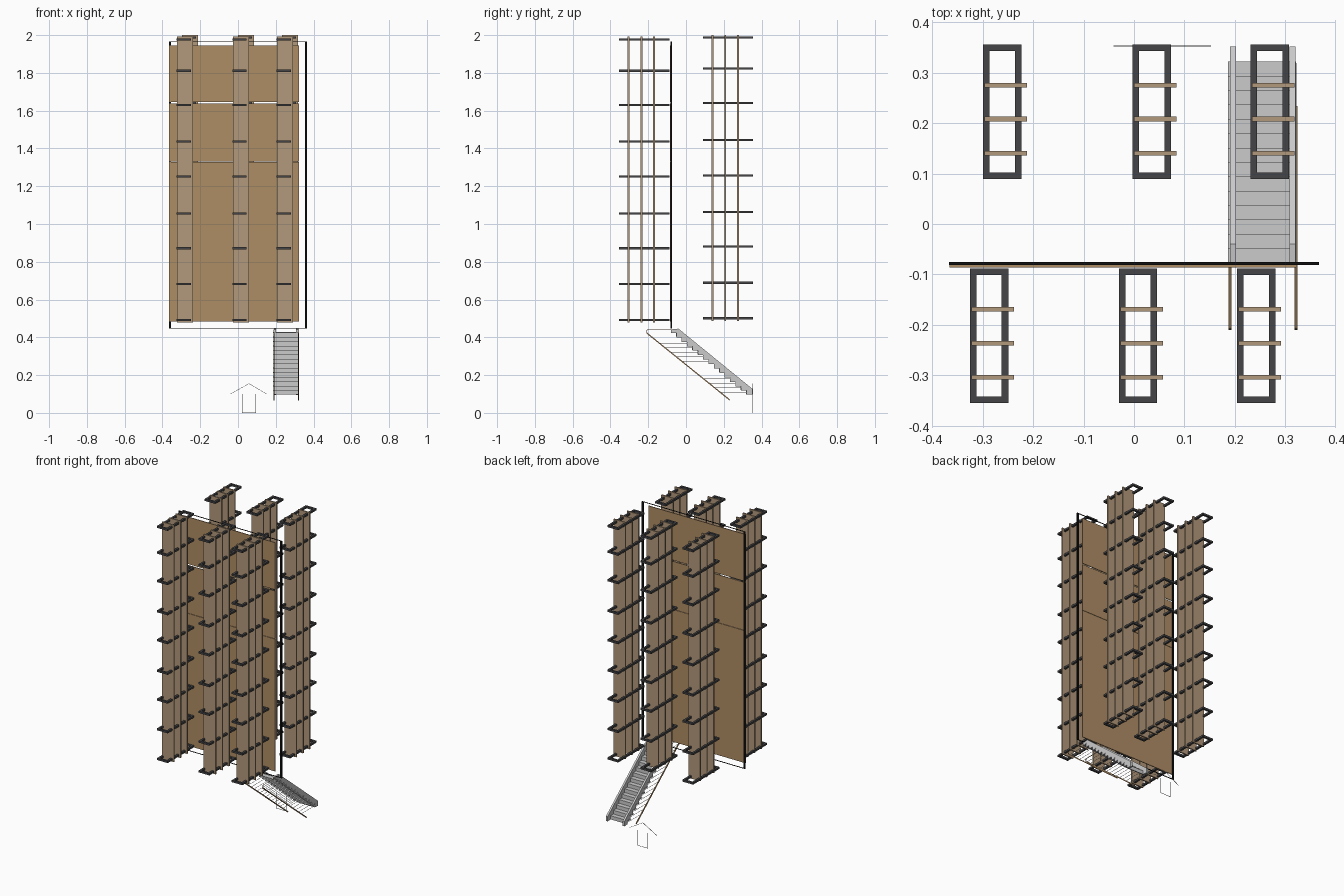
import bpy, bmesh
from mathutils import Vector, Matrix

if "Cube" in bpy.data.objects:
    bpy.data.objects.remove(bpy.data.objects["Cube"])


def material(name, rgb):
    m = bpy.data.materials.new(name)
    m.diffuse_color = (*rgb, 1)
    m.use_nodes = True
    m.node_tree.nodes["Principled BSDF"].inputs["Base Color"].default_value = m.diffuse_color
    return m


WOOD = material("panel_wood", (0.43, 0.27, 0.13))
BOARD = material("board_wood", (0.45, 0.32, 0.20))
DARK = material("dark_metal", (0.06, 0.06, 0.065))
BLACK = material("black", (0.005, 0.005, 0.005))


def finish(name, bm, mat=None):
    bmesh.ops.recalc_face_normals(bm, faces=bm.faces)
    me = bpy.data.meshes.new(name)
    bm.to_mesh(me)
    bm.free()
    ob = bpy.data.objects.new(name, me)
    bpy.context.collection.objects.link(ob)
    if mat:
        me.materials.append(mat)
    return ob


def box(bm, x0, x1, y0, y1, z0, z1):
    c = Matrix.Translation(((x0 + x1) / 2, (y0 + y1) / 2, (z0 + z1) / 2))
    s = Matrix.Diagonal((x1 - x0, y1 - y0, z1 - z0, 1))
    bmesh.ops.create_cube(bm, size=1, matrix=c @ s)


def rod(bm, a, b, t):
    a, b = Vector(a), Vector(b)
    d = b - a
    rot = d.to_track_quat('Z', 'Y').to_matrix().to_4x4()
    bmesh.ops.create_cube(bm, size=1, matrix=Matrix.Translation((a + b) / 2) @ rot
                          @ Matrix.Diagonal((t, t, d.length, 1)))


# Six towers: three boards each, held by nine rectangular ring frames
FRONT_Z = [0.492, 0.682, 0.872, 1.056, 1.252, 1.437, 1.63, 1.812, 1.977]
BACK_Z = [0.501, 0.689, 0.881, 1.064, 1.257, 1.445, 1.641, 1.823, 1.987]
W, D, T, H = 0.076, 0.267, 0.013, 0.012


def tower(name, x, y, levels, z0, z1):
    bm = bmesh.new()
    for z in levels:
        lo, hi = z - H / 2, z + H / 2
        for bx in (x, x + W - T):
            box(bm, bx, bx + T, y, y + D, lo, hi)
        for by in (y, y + D - T):
            box(bm, bx - W + 2 * T, bx, by, by + T, lo, hi)
    finish(name + "_frames", bm, DARK)
    bm = bmesh.new()
    for dy in (0.051, 0.119, 0.186):
        box(bm, x + 0.003, x + 0.087, y + dy - 0.0045, y + dy + 0.0045, z0, z1)
    finish(name + "_boards", bm, BOARD)


for i, x in enumerate((-0.325, -0.030, 0.204)):
    tower(f"front_tower_{i + 1}", x, -0.355, FRONT_Z, 0.478, 1.992)
for i, x in enumerate((-0.299, -0.003, 0.231)):
    tower(f"back_tower_{i + 1}", x, 0.089, BACK_Z, 0.487, 2.0)

# Large dividing wall in three sheets
bm = bmesh.new()
for z0, z1 in ((0.483, 1.329), (1.331, 1.637), (1.645, 1.946)):
    box(bm, -0.365, 0.322, -0.086, -0.081, z0, z1)
finish("wall_panels", bm, WOOD)

# Posts and thin rails around the wall
bm = bmesh.new()
for x in (-0.366, 0.354):
    box(bm, x, x + 0.012, -0.081, -0.075, 0.448, 1.965)
for z in (0.449, 1.964):
    box(bm, -0.356, 0.356, -0.081, -0.075, z - 0.001, z + 0.001)
finish("wall_frame", bm, BLACK)

# Staircase: sawtooth side stringers, treads and risers between
N, RUN, RISE = 14, 0.0285, 0.0235
Y0, Z0 = -0.08, 0.427
profile = [(-0.08, 0.442), (-0.04, 0.446), (0.352, 0.127), (0.352, 0.096)]
saw = [(Y0, Z0)]
for i in range(N):
    y, z = saw[-1]
    saw += [(y + RUN, z), (y + RUN, z - RISE)]
profile += saw[:0:-1] + [saw[0]]
bm = bmesh.new()
for x in (0.190, 0.308):
    f = bm.faces.new([bm.verts.new((x, y, z)) for y, z in profile])
    g = bmesh.ops.extrude_face_region(bm, geom=[f])
    bmesh.ops.translate(bm, vec=(0.012, 0, 0),
                        verts=[v for v in g["geom"] if isinstance(v, bmesh.types.BMVert)])
finish("stair_stringers", bm)
bm = bmesh.new()
for i in range(N):
    y, z = Y0 + i * RUN, Z0 - i * RISE
    box(bm, 0.186, 0.321, y, y + RUN + 0.003, z - 0.004, z)
    box(bm, 0.200, 0.310, y + RUN - 0.001, y + RUN + 0.003, z - RISE, z)
finish("stair_steps", bm)

# Slanted rails and thin spindles on both sides of the stairs
rails, spindles = bmesh.new(), bmesh.new()
for x in (0.190, 0.321):
    rod(rails, (x, -0.208, 0.423), (x, 0.232, 0.068), 0.006)
    rod(rails, (x, -0.208, 0.423), (x, -0.206, 0.441), 0.003)
    rod(rails, (x, -0.206, 0.441), (x, -0.08, 0.441), 0.002)
    for i in range(N):
        y, z = Y0 + i * RUN, Z0 - i * RISE - 0.012
        rod(spindles, (x, y - 0.115, z), (x, y + RUN, z), 0.0015)
finish("stair_rails", rails, WOOD)
finish("stair_spindles", spindles)

# Thin standing arrow outline at the back
bm = bmesh.new()
pts = [(0.022, 0.001), (0.022, 0.1), (-0.04, 0.1), (0.058, 0.155), (0.152, 0.1),
       (0.094, 0.1), (0.094, 0.001), (0.022, 0.001)]
for k, (a, b) in enumerate(zip(pts, pts[1:])):
    if k not in (1, 4):
        rod(bm, (a[0], 0.353, a[1]), (b[0], 0.353, b[1]), 0.002)
finish("arrow_outline", bm)
